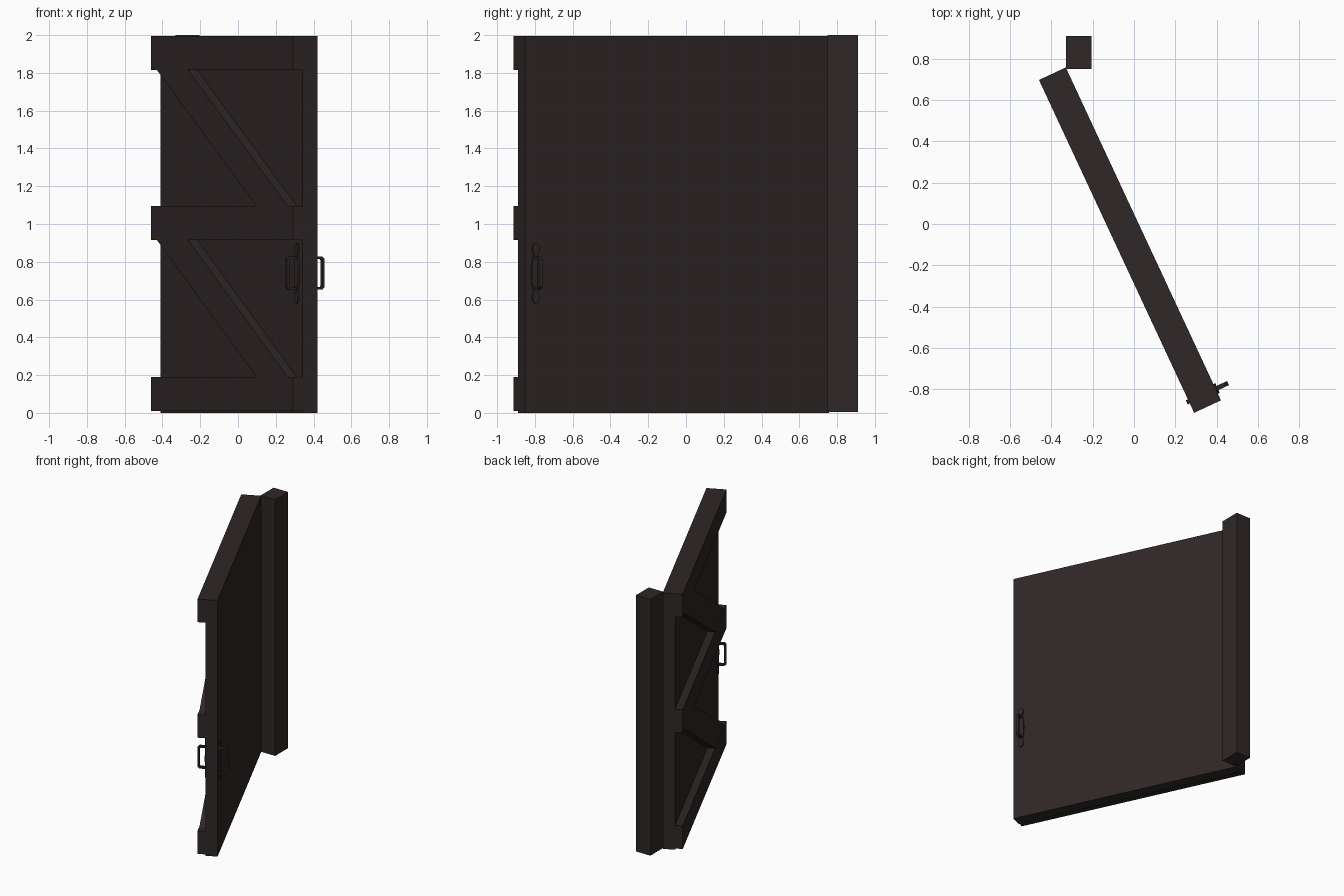
import bpy, bmesh, math
from mathutils import Matrix

if "Cube" in bpy.data.objects:
    bpy.data.objects.remove(bpy.data.objects["Cube"])

wood = bpy.data.materials.new("dark_brown")
wood.diffuse_color = (0.029, 0.020, 0.020, 1)
wood.use_nodes = True
wood.node_tree.nodes["Principled BSDF"].inputs["Base Color"].default_value = wood.diffuse_color

# Door frame of reference: x along the door from the hinge, y = 0 on the flat face
DOOR = Matrix.Translation((-0.33, 0.757, 0)) @ Matrix.Rotation(math.radians(-65), 4, 'Z')
LEN, PANEL, FULL = 1.776, 0.088, 0.143


def finish(name, bm, mat=DOOR):
    bmesh.ops.recalc_face_normals(bm, faces=bm.faces)
    me = bpy.data.meshes.new(name)
    bm.to_mesh(me)
    bm.free()
    me.materials.append(wood)
    ob = bpy.data.objects.new(name, me)
    ob.matrix_world = mat
    bpy.context.collection.objects.link(ob)
    return ob


def slab(name, pts, y0, y1, mat=DOOR):
    """Extrude an x-z outline from y0 to y1."""
    bm = bmesh.new()
    f = bm.faces.new([bm.verts.new((x, y0, z)) for x, z in pts])
    r = bmesh.ops.extrude_face_region(bm, geom=[f])
    for v in r["geom"]:
        if isinstance(v, bmesh.types.BMVert):
            v.co.y = y1
    return finish(name, bm, mat)


def rect(x0, x1, z0, z1):
    return [(x0, z0), (x1, z0), (x1, z1), (x0, z1)]


# Hinge post
slab("hinge_post", rect(-0.33, -0.205, 0.005, 2.0), 0.75, 0.91, Matrix())

# Door panel, three rails and two diagonal braces
slab("door_panel", rect(0, LEN, 0, 1.995), -PANEL, 0)
for i, z in enumerate((0.01, 0.915, 1.815)):
    slab(f"rail_{i}", rect(0, LEN, z, z + 0.18), -FULL, -PANEL)
for i, (z0, z1) in enumerate(((0.19, 0.915), (1.095, 1.815))):
    slab(f"brace_{i}", [(0.07, z1), (0.46, z1), (1.706, z0), (1.316, z0)],
         -FULL + 0.001, -PANEL)

# Handles: a lobed back plate and a squared pull on each face
HU, HZ = 1.715, 0.74
half = [(0.0, 0.16), (0.012, 0.155), (0.02, 0.138), (0.02, 0.12), (0.011, 0.098),
        (0.017, 0.085), (0.023, 0.05), (0.026, 0.0)]
right = half + [(x, -z) for x, z in half[-2::-1]]
plate = right + [(-x, z) for x, z in right[-2:0:-1]]
plate = [(HU + x, HZ + z) for x, z in plate]
path = [(0.0, -0.088), (0.052, -0.088), (0.066, -0.074),
        (0.066, 0.074), (0.052, 0.088), (0.0, 0.088)]
inner = [(0.0, -0.074), (0.046, -0.074), (0.052, -0.067),
         (0.052, 0.067), (0.046, 0.074), (0.0, 0.074)]


def pull(name, base, sgn):
    bm = bmesh.new()
    rows = []
    for (a, za), (b, zb) in zip(path, inner):
        rows.append([bm.verts.new((HU + dx, base + sgn * d, HZ + z))
                     for dx, d, z in ((-0.011, a, za), (0.011, a, za),
                                      (0.011, b, zb), (-0.011, b, zb))])
    for r, s in zip(rows, rows[1:]):
        for k in range(4):
            bm.faces.new((r[k], r[(k + 1) % 4], s[(k + 1) % 4], s[k]))
    bm.faces.new(rows[0])
    bm.faces.new(rows[-1])
    finish(name, bm)


for side, base, sgn in (("outer", 0.0, 1), ("inner", -PANEL, -1)):
    slab(f"handle_plate_{side}", plate, base, base + sgn * 0.01)
    pull(f"handle_pull_{side}", base, sgn)
